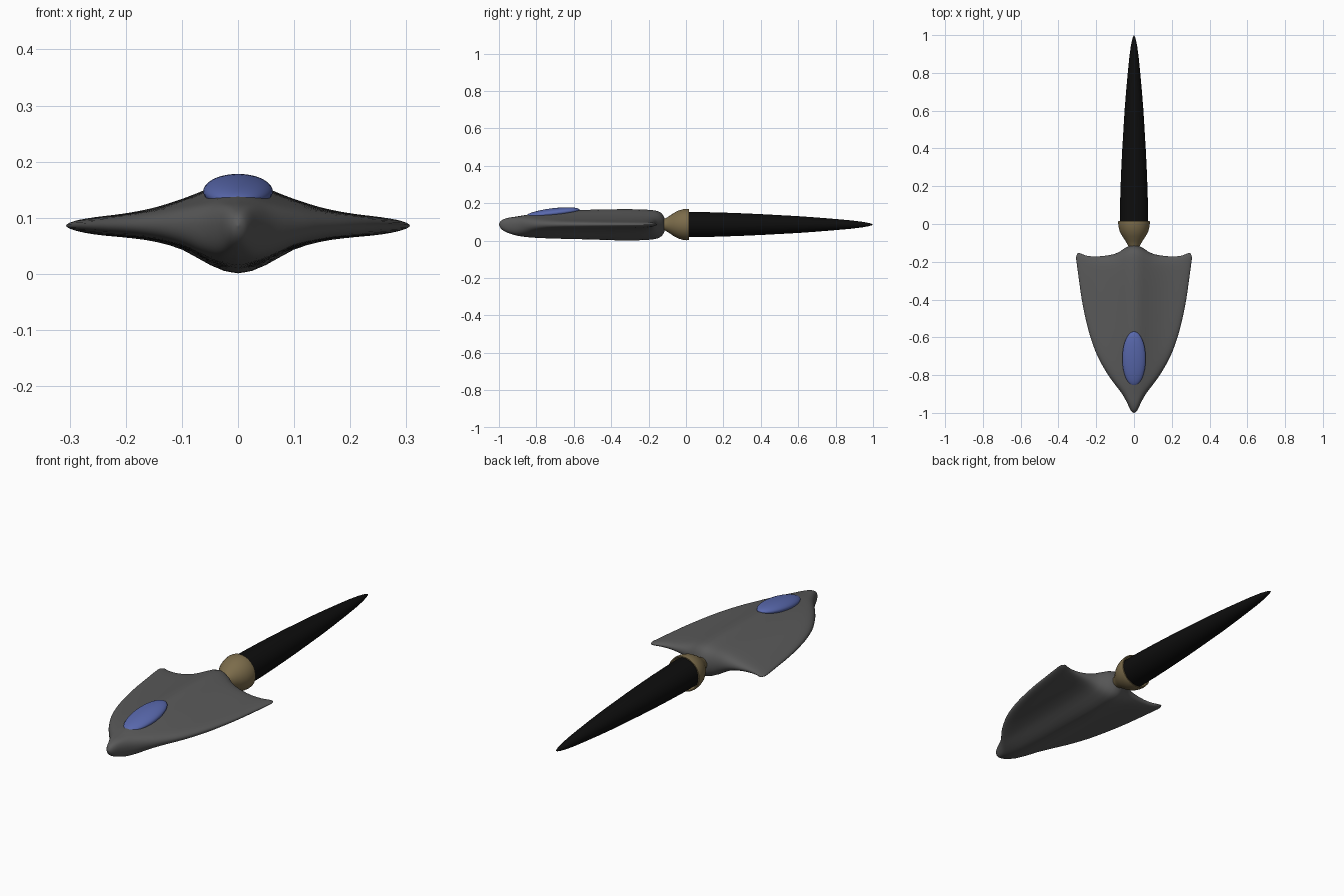
import bpy, bmesh
from math import sin, cos, pi, radians, sqrt

if "Cube" in bpy.data.objects:
    bpy.data.objects.remove(bpy.data.objects["Cube"])

ZC = 0.086  # height of the ship's centreline


def curve(points, x):
    """Smooth interpolation through (x, value) points."""
    if x <= points[0][0]:
        return points[0][1]
    if x >= points[-1][0]:
        return points[-1][1]
    i = max(k for k in range(len(points) - 1) if points[k][0] <= x)

    def slope(k):
        a, b = points[max(k - 1, 0)], points[min(k + 1, len(points) - 1)]
        return (b[1] - a[1]) / (b[0] - a[0])
    (x0, y0), (x1, y1) = points[i], points[i + 1]
    h = x1 - x0
    t = (x - x0) / h
    return (y0 * (1 + 2 * t) * (1 - t) ** 2 + slope(i) * h * t * (1 - t) ** 2
            + y1 * t * t * (3 - 2 * t) + slope(i + 1) * h * t * t * (t - 1))


def material(name, color):
    m = bpy.data.materials.new(name)
    m.diffuse_color = (*color, 1)
    m.use_nodes = True
    m.node_tree.nodes["Principled BSDF"].inputs["Base Color"].default_value = m.diffuse_color
    return m


def loft(name, rings, mat):
    """Skin a list of closed rings; rings that shrink to a point are welded."""
    bm = bmesh.new()
    vs = [[bm.verts.new(p) for p in r] for r in rings]
    n = len(vs[0])
    for a, b in zip(vs, vs[1:]):
        for i in range(n):
            j = (i + 1) % n
            bm.faces.new((a[i], a[j], b[j], b[i]))
    bmesh.ops.remove_doubles(bm, verts=bm.verts, dist=1e-5)
    bmesh.ops.recalc_face_normals(bm, faces=bm.faces)
    me = bpy.data.meshes.new(name)
    bm.to_mesh(me)
    bm.free()
    ob = bpy.data.objects.new(name, me)
    bpy.context.collection.objects.link(ob)
    me.materials.append(mat)
    smooth(ob, 50)
    return ob


def smooth(ob, angle):
    bpy.ops.object.select_all(action='DESELECT')
    ob.select_set(True)
    bpy.context.view_layer.objects.active = ob
    bpy.ops.object.shade_smooth_by_angle(angle=radians(angle))


def lathe_y(name, profile, mat, sx=1.0, sz=1.0, n=40):
    """Turn (y, radius) points around the centreline."""
    rings = [[(r * sx * cos(2 * pi * i / n), y, ZC + r * sz * sin(2 * pi * i / n))
              for i in range(n)] for y, r in profile]
    return loft(name, rings, mat)


# Hull: lofted blended wing body
half_width = [(-1, 0), (-.995, .011), (-.98, .022), (-.95, .036), (-.9, .064),
              (-.85, .1), (-.8, .135), (-.7, .19), (-.6, .228), (-.5, .255),
              (-.4, .276), (-.3, .291), (-.2, .304), (-.17, .306), (-.155, .298)]
rear_edge = [(0, -.11), (.04, -.122), (.08, -.149), (.12, -.163), (.2, -.172),
             (.25, -.168), (.275, -.159), (.292, -.153), (.306, -.158)]
top_height = [(-1, 0), (-.995, .014), (-.98, .026), (-.95, .036), (-.9, .044),
              (-.85, .052), (-.7, .069), (-.55, .078), (-.3, .082), (-.11, .076)]
low_height = [(-1, 0), (-.995, .014), (-.98, .03), (-.95, .045), (-.9, .06),
              (-.8, .071), (-.5, .08), (-.3, .085), (-.11, .078)]
top_span = [(0, 1), (.03, .93), (.06, .77), (.1, .58), (.15, .39), (.2, .27),
            (.25, .2), (.31, .14)]
low_span = [(0, 1), (.03, .93), (.06, .76), (.1, .5), (.15, .33), (.2, .25),
            (.25, .2), (.31, .13)]
ROWS, AROUND = 56, 72
rings = []
for r in range(ROWS + 1):
    t = (1 - cos(pi * r / ROWS)) / 2
    y_edge = -1 + .845 * t
    w = curve(half_width, y_edge)
    p = 2 + 14 * min(1, t / .5)
    tail = sqrt(max(0, 1 - t ** 40))
    ring = []
    for i in range(AROUND):
        a = 2 * pi * i / AROUND
        s = cos(a)
        x = s * w
        y = -1 + t * (curve(rear_edge, abs(x)) + 1)
        edge = sqrt(max(0, 1 - abs(s) ** p)) * tail
        if sin(a) >= 0:
            z = curve(top_height, y) * curve(top_span, abs(x)) * edge
        else:
            z = -curve(low_height, y) * curve(low_span, abs(x)) * edge
        ring.append((x, y, ZC + z))
    rings.append(ring)
loft("hull", rings, material("dark_grey", (.1, .1, .1)))

# Canopy: tilted ellipsoid
bpy.ops.mesh.primitive_uv_sphere_add(segments=40, ring_count=24, radius=1,
                                     location=(0, -.713, .147),
                                     rotation=(radians(7), 0, 0))
canopy = bpy.context.object
canopy.name = "canopy"
canopy.scale = (.062, .145, .026)
canopy.data.materials.append(material("blue_glass", (.1, .14, .42)))
smooth(canopy, 50)

# Engine nozzle: open cup behind the hull
lathe_y("engine_nozzle", [(-.135, 0), (-.125, .028), (-.11, .033), (-.09, .045),
                          (-.065, .062), (-.04, .075), (-.015, .082), (.005, .084),
                          (.017, .083), (.017, .078), (-.01, .072), (-.01, 0)],
        material("bronze", (.2, .15, .07)))

# Exhaust plume: long tapered cone
lathe_y("exhaust_plume", [(-.008, 0), (-.008, .075), (.1, .074), (.2, .071),
                          (.3, .067), (.4, .062), (.5, .056), (.6, .05), (.7, .042),
                          (.8, .033), (.88, .025), (.94, .017), (.975, .01),
                          (.992, .005), (1, 0)],
        material("black", (.004, .004, .004)), sz=.9)
